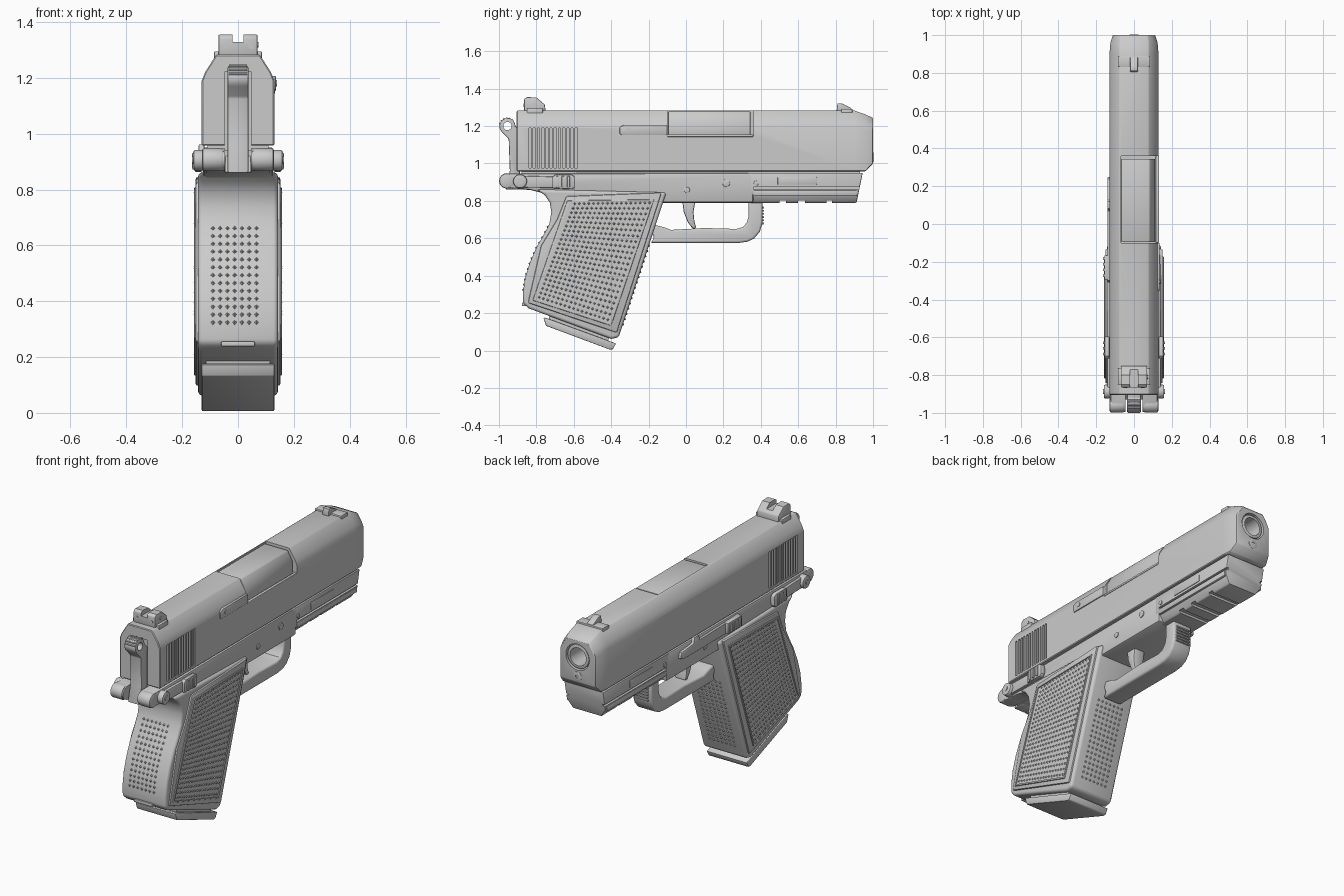
import bpy, bmesh, math
from mathutils import Vector, Matrix

if "Cube" in bpy.data.objects:
    bpy.data.objects.remove(bpy.data.objects["Cube"])

PARTS, CUTTERS = [], []

def add(name, bm, bevel=0, seg=2):
    bmesh.ops.recalc_face_normals(bm, faces=bm.faces[:])
    me = bpy.data.meshes.new(name)
    bm.to_mesh(me)
    bm.free()
    ob = bpy.data.objects.new(name, me)
    bpy.context.collection.objects.link(ob)
    if bevel:
        m = ob.modifiers.new("bevel", 'BEVEL')
        m.width, m.segments, m.limit_method, m.angle_limit = bevel, seg, 'ANGLE', math.radians(40)
    PARTS.append(ob)
    return ob

def loft(name, rings, bevel=0, seg=2):
    bm = bmesh.new()
    vs = [[bm.verts.new(p) for p in r] for r in rings]
    n = len(vs[0])
    for a, b in zip(vs, vs[1:]):
        for i in range(n):
            bm.faces.new((a[i], a[(i + 1) % n], b[(i + 1) % n], b[i]))
    bm.faces.new(vs[0])
    bm.faces.new(vs[-1])
    return add(name, bm, bevel, seg)

def prism(name, yz, x0, x1, bevel=0, seg=2):
    return loft(name, [[(x, y, z) for y, z in yz] for x in (x0, x1)], bevel, seg)

def boxes(name, dims, bevel=0):
    bm = bmesh.new()
    for x0, x1, y0, y1, z0, z1 in dims:
        m = Matrix.Translation(((x0 + x1) / 2, (y0 + y1) / 2, (z0 + z1) / 2))
        bmesh.ops.create_cube(bm, size=1, matrix=m @ Matrix.Diagonal((abs(x1 - x0), y1 - y0, z1 - z0, 1)))
    return add(name, bm, bevel)

def cyl(name, axis, c, r, length, bevel=0, sides=32):
    bm = bmesh.new()
    rot = Matrix.Rotation(math.pi / 2, 4, 'Y' if axis == 'X' else 'X')
    bmesh.ops.create_cone(bm, cap_ends=True, segments=sides, radius1=r, radius2=r, depth=length,
                          matrix=Matrix.Translation(c) @ rot)
    return add(name, bm, bevel)

def cut(ob, cutter):
    m = ob.modifiers.new("cut", 'BOOLEAN')
    m.operation, m.solver, m.object = 'DIFFERENCE', 'EXACT', cutter
    cutter.hide_render = True
    PARTS.remove(cutter)
    CUTTERS.append(cutter)

def studs(name, spots, u, v, n, r, h):
    bm = bmesh.new()
    u, v, n = Vector(u), Vector(v), Vector(n).normalized()
    for p in map(Vector, spots):
        base = [bm.verts.new(p + d * r - n * 0.003) for d in (u, v, -u, -v)]
        tip = bm.verts.new(p + n * h)
        for i in range(4):
            bm.faces.new((base[i], base[(i + 1) % 4], tip))
    return add(name, bm)

def slide_ring(y, w, b, s, c, t):
    half = [(w, b), (w, s), (w - .012, s + .03), (c, t)]
    return [(x, y, z) for x, z in half] + [(-x, y, z) for x, z in half[::-1]]

# slide with port, bore, serrations and hammer channel
slide = loft("slide", [slide_ring(-.905, .13, .958, 1.19, .078, 1.283),
                       slide_ring(.90, .13, .958, 1.19, .078, 1.283),
                       slide_ring(.96, .125, .958, 1.18, .078, 1.262),
                       slide_ring(1.0, .112, 1.0, 1.17, .072, 1.243)], .004, 1)
cut(slide, boxes("port_cutter", [(-.07, .2, -.1, .36, 1.15, 1.4)]))
cut(slide, cyl("bore_cutter", 'Y', (0, .9, 1.145), .076, .4))
cut(slide, boxes("channel_cutter", [(-.048, .048, -1, -.885, .9, 1.22)]))
cut(slide, boxes("serration_cutter", [(s * .119, s * .16, y, y + .012, .975, 1.19)
                                      for s in (-1, 1) for y in [-.84 + i * .0225 for i in range(12)]]))

# barrel, chamber block, recoil rod, extractor
barrel = cyl("barrel", 'Y', (0, .69, 1.145), .07, .61, .006)
cut(barrel, cyl("barrel_cutter", 'Y', (0, .85, 1.145), .052, .5))
loft("chamber_block", [[(x, y, z) for x, z in ((-.068, 1.14), (.112, 1.14), (.112, 1.225), (.082, 1.278), (-.068, 1.278))]
                       for y in (-.096, .345)], .006)
rod = cyl("recoil_rod", 'Y', (0, .95, 1.033), .028, .105, .005)
cut(rod, cyl("rod_cutter", 'Y', (0, 1.0, 1.033), .012, .03, sides=6))
prism("extractor", [(-.355, 1.16), (-.345, 1.152), (-.1, 1.152), (-.1, 1.207), (-.33, 1.207), (-.355, 1.195)], .11, .136, .005)
cyl("extractor_pin", 'X', (.13, -.305, 1.181), .012, .018)
boxes("port_lip", [(.115, .133, -.1, .36, 1.142, 1.155)], .004)

# sights
rear = prism("rear_sight", [(-.865, 1.28), (-.865, 1.345), (-.85, 1.355), (-.80, 1.353), (-.755, 1.315), (-.75, 1.28)], -.07, .07, .005)
cut(rear, boxes("notch_cutter", [(-.02, .02, -1, -.7, 1.328, 1.4)]))
boxes("rear_sight_base", [(-.086, .086, -.85, -.765, 1.265, 1.295)], .004)
for s in (-1, 1):
    cyl("rear_sight_dot", 'Y', (s * .047, -.862, 1.312), .009, .012, sides=16)
cyl("sight_screw", 'X', (.068, -.81, 1.318), .01, .01, sides=16)
boxes("front_sight_base", [(-.085, .085, .83, .89, 1.262, 1.292)], .004)
prism("front_sight", [(.805, 1.28), (.81, 1.322), (.835, 1.32), (.885, 1.295), (.885, 1.28)], -.02, .02, .003)

# hammer with ring and ridged spur
ring = [(-.955 + .043 * math.cos(a), 1.2 + .043 * math.sin(a)) for a in [math.radians(i * 15) for i in range(16)]]
hammer = prism("hammer", ring + [(-.948, 1.13), (-.942, .96), (-.965, .86), (-.89, .86), (-.885, 1.17)], -.037, .037, .006)
cut(hammer, cyl("hammer_hole_cutter", 'X', (0, -.955, 1.2), .022, .2))
for i in range(6):
    a = math.radians(50 + i * 22)
    cyl("hammer_ridge", 'X', (0, -.955 + .042 * math.cos(a), 1.2 + .042 * math.sin(a)), .005, .066, sides=8)

# frame with beavertail and slot for hammer
frame = prism("frame", [(-.90, .865), (-.955, .866), (-.985, .88), (-.998, .908), (-.985, .934), (-.955, .947), (.36, .95),
                        (.36, .79), (-.15, .79), (-.5, .80), (-.72, .80), (-.76, .84), (-.83, .858)], -.126, .126, .012)
cut(frame, boxes("slot_cutter", [(-.046, .046, -1.1, -.87, .8, 1)]))
boxes("slide_rail", [(-.11, .11, -.88, .93, .94, .965)])
prism("tail_root", [(-.93, .862), (-.80, .858), (-.70, .92), (-.86, .93)], -.045, .045)

# dust cover with accessory grooves
dust = loft("dust_cover", [[(-x, .33, z), (x, .33, z), (x, y, z), (-x, y, z)]
                           for z, x, y in ((.79, .092, .912), (.84, .126, .922), (.95, .126, .945))], .006)
cut(dust, boxes("groove_cutter", [(s * .112, s * .2, .36, 1.0, .862, .874) for s in (-1, 1)]
                + [(-.2, .2, y, y + w, .7, .803) for y, w in ((.50, .035), (.60, .035), (.75, .03))]))
for s in (-1, 1):
    boxes("rail_rib", [(s * .10, s * .13, .36, .915, .828, .858)], .005)
    boxes("side_plate", [(s * .12, s * .1295, .49, .70, .887, .928)], .003)
    for y, z, r in ((.005, .858, .016), (.215, .895, .02), (.375, .895, .013)):
        cyl("frame_pin", 'X', (s * .125, y, z), r, .012, .002, 24)

# trigger guard and trigger
prism("trigger_guard", [(.41, .80), (.408, .68), (.395, .635), (.365, .60), (.33, .582), (.28, .575), (-.19, .575), (-.17, .60), (-.20, .68),
                        (-.12, .66), (-.08, .645), (.10, .655), (.27, .65), (.305, .66), (.325, .685), (.335, .72), (.335, .80)],
      -.062, .062, .012, 3)
for i in range(6):
    boxes("guard_ridge", [(-.045, .045, .40, .417, .675 + i * .017, .684 + i * .017)], .002)
prism("trigger", [(-.02, .80), (-.012, .74), (.01, .685), (.035, .652), (.055, .655), (.045, .69), (.04, .74), (.05, .80)], -.035, .035, .008)

# grip core
BACK = [(-.755, .83), (-.728, .79), (-.72, .74), (-.73, .68), (-.76, .62), (-.80, .55), (-.835, .47), (-.86, .39), (-.872, .31), (-.87, .25)]
prism("grip", [(-.80, .862)] + BACK + [(-.84, .225), (-.40, .062), (-.36, .07), (-.105, .845)], -.143, .143, .03, 4)
boxes("lanyard_bar", [(-.06, .06, -.878, -.85, .238, .256)], .004)

# side panels: raised border, recessed field, studs
PANEL = [(-.64, .825), (-.13, .845), (-.37, .095), (-.845, .255), (-.775, .56), (-.69, .70)]
FIELD = [Vector(p) for p in ((-.595, .785), (-.195, .79), (-.418, .165), (-.785, .285))]
for s in (-1, 1):
    prism("grip_panel", PANEL, s * .13, s * .152, .008)
    edge = [(-.635, .802), (-.17, .808), (-.40, .132), (-.82, .268)]
    border = prism("panel_border", edge, s * .14, s * .158, .005)
    cut(border, prism("panel_cutter", [(-.622, .793), (-.181, .799), (-.406, .144), (-.808, .274)], s * .1525, s * .2))
    spots = []
    for r in range(22):
        for c in range(17):
            p = FIELD[0].lerp(FIELD[1], c / 16).lerp(FIELD[3].lerp(FIELD[2], c / 16), r / 21)
            spots.append((s * .1525, p.x, p.y))
    studs("panel_studs", spots, (0, 1, 0), (0, 0, 1), (s, 0, 0), .011, .006)

# strap studs
def back_y(z):
    for (y0, z0), (y1, z1) in zip(BACK, BACK[1:]):
        if z1 <= z <= z0:
            return y0 + (y1 - y0) * (z0 - z) / (z0 - z1)

studs("backstrap_studs", [(-.09 + c * .026, back_y(z), z) for c in range(7) for z in [.325 + r * .028 for r in range(13)]],
      (1, 0, 0), (0, .35, .94), (0, -.94, .35), .011, .007)
studs("frontstrap_studs", [(-.08 + c * .027, -.36 + (z - .07) * .329, z) for c in range(7) for z in [.14 + r * .028 for r in range(16)]],
      (1, 0, 0), (0, .31, .95), (0, .95, -.31), .011, .007)

# magazine base
prism("magazine_body", [(-.74, .26), (-.73, .15), (-.42, .04), (-.39, .14)], -.115, .115)
prism("magazine_base", [(-.762, .172), (-.748, .132), (-.41, .006), (-.392, .006), (-.374, .038), (-.755, .177)], -.13, .13, .007)

# safety levers on both sides
for s in (-1, 1):
    cyl("safety_pivot", 'X', (s * .137, -.887, .905), .037, .046, .008)
    cyl("safety_screw", 'X', (s * .16, -.887, .905), .014, .008, sides=20)
    prism("safety_arm", [(-.90, .872), (-.62, .868), (-.60, .885), (-.60, .925), (-.72, .93), (-.90, .935)], s * .12, s * .142, .006)
    prism("safety_tab", [(-.715, .868), (-.605, .862), (-.595, .875), (-.595, .93), (-.61, .94), (-.70, .94), (-.715, .928)],
          s * .13, s * .156, .006)
    boxes("safety_ridges", [(s * .15, s * .164, y, y + .014, .872, .932) for y in (-.695, -.665, -.635)], .003)
    cyl("tail_knuckle", 'X', (s * .09, -.958, .907), .041, .078, .01)

# slide stop on the left
prism("slide_stop", [(.25, .885), (.24, .918), (.13, .928), (.12, .962), (.08, .962), (.07, .93), (-.30, .938), (-.31, .875), (-.15, .872), (.22, .872)],
      -.12, -.141, .005)
boxes("slide_stop_pad", [(-.157, -.13, -.295, -.165, .874, .938)], .006)
boxes("slide_stop_ridges", [(-.164, -.15, y, y + .014, .88, .932) for y in (-.28, -.25, -.22, -.19)], .003)

# apply modifiers, shade smooth by angle, remove cutters
dg = bpy.context.evaluated_depsgraph_get()
dg.update()
baked = [(ob, bpy.data.meshes.new_from_object(ob.evaluated_get(dg))) for ob in PARTS]
for ob, me in baked:
    ob.modifiers.clear()
    ob.data = me
    me.shade_smooth()
    me.set_sharp_from_angle(angle=math.radians(32))
for ob in CUTTERS:
    bpy.data.objects.remove(ob)
